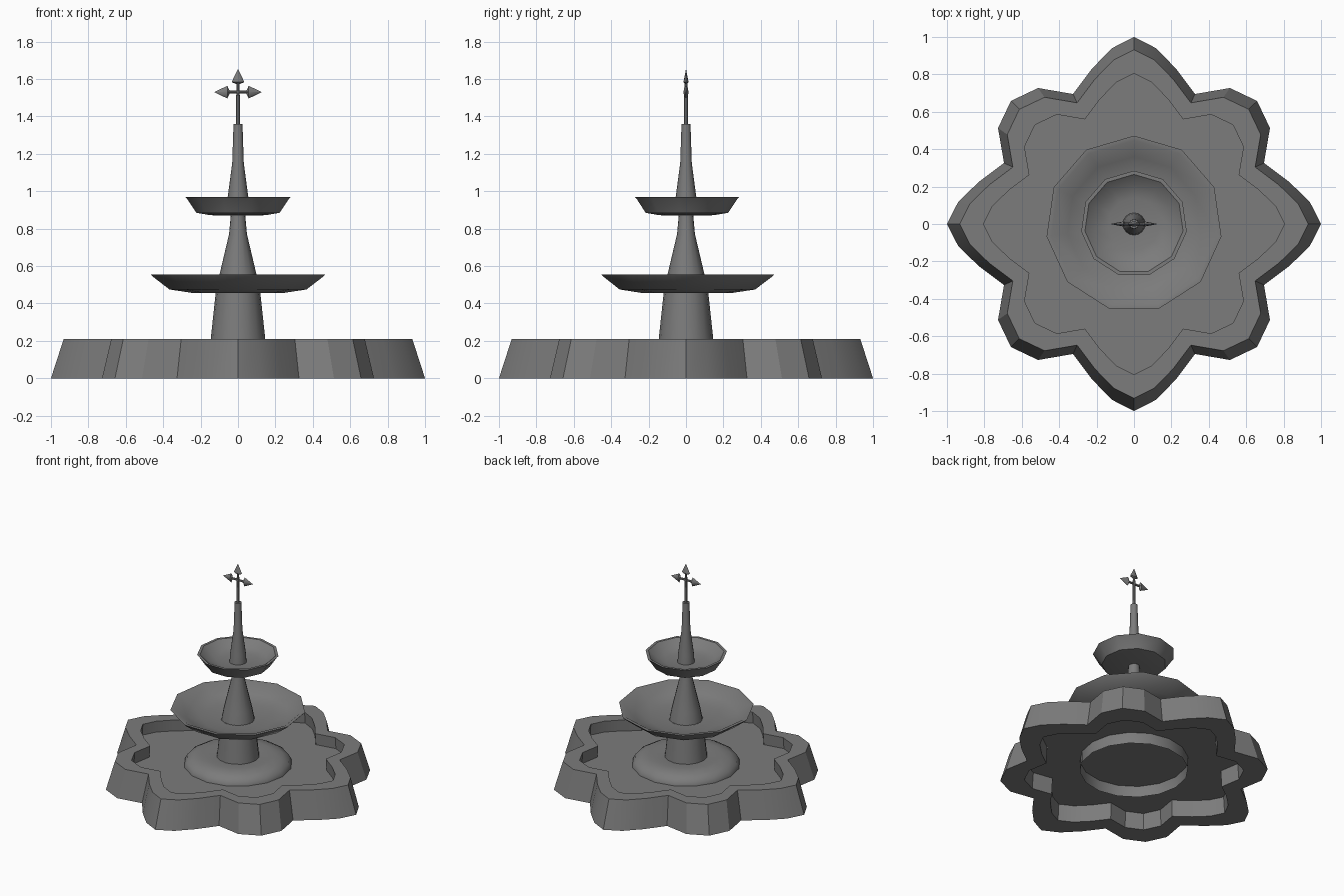
import bpy, bmesh, math
from mathutils import Matrix, Vector

if "Cube" in bpy.data.objects:
    bpy.data.objects.remove(bpy.data.objects["Cube"], do_unlink=True)

stone = bpy.data.materials.new("grey_stone")
GREY = (0.2, 0.2, 0.2, 1)
stone.use_nodes = True
stone.diffuse_color = GREY
stone.node_tree.nodes["Principled BSDF"].inputs["Base Color"].default_value = GREY


def finish(name, bm, angle=40, recalc=True):
    if recalc:
        bmesh.ops.recalc_face_normals(bm, faces=bm.faces)
    mesh = bpy.data.meshes.new(name)
    bm.to_mesh(mesh)
    bm.free()
    mesh.materials.append(stone)
    obj = bpy.data.objects.new(name, mesh)
    bpy.context.collection.objects.link(obj)
    bpy.ops.object.select_all(action='DESELECT')
    obj.select_set(True)
    bpy.context.view_layer.objects.active = obj
    bpy.ops.object.shade_smooth_by_angle(angle=math.radians(angle))
    return obj


def loft(bm, rings, closed=False):
    """Join rings of points with quads."""
    loops = [[bm.verts.new(p) for p in ring] for ring in rings]
    pairs = list(zip(loops, loops[1:]))
    if closed:
        pairs.append((loops[-1], loops[0]))
    n = len(loops[0])
    for a, b in pairs:
        for i in range(n):
            j = (i + 1) % n
            bm.faces.new((a[i], a[j], b[j], b[i]))
    return loops


def lathe(name, profile, sides, closed=False, caps=(), matrix=None, angle=40):
    """Turn a (radius, height) profile; the first corner points to the back."""
    bm = bmesh.new()
    turn = [math.pi / 2 + math.tau * i / sides for i in range(sides)]
    loops = loft(bm, [[(r * math.cos(a), r * math.sin(a), z) for a in turn]
                      for r, z in profile], closed)
    for k in caps:
        bm.faces.new(loops[k])
    if matrix:
        bm.transform(matrix)
    return finish(name, bm, angle)


# Flower outline of the basin: one quarter, turned four times
quarter = [(1, 0), (0.94, 0.118), (0.83, 0.225), (0.695, 0.326),
           (0.727, 0.513), (0.658, 0.658), (0.513, 0.727),
           (0.326, 0.695), (0.225, 0.83), (0.118, 0.94)]
outline = [Matrix.Rotation(q * math.pi / 2, 3, 'Z') @ Vector((x, y, 0))
           for q in range(4) for x, y in quarter]


def flower(scale, z):
    return [(p.x * scale, p.y * scale, z) for p in outline]


# Sloped basin wall, open underneath
bm = bmesh.new()
loft(bm, [flower(1, 0), flower(0.932, 0.21), flower(0.805, 0.21),
          flower(0.82, 0)], closed=True)
finish("basin_wall", bm, 32)

# Basin floor
bm = bmesh.new()
bm.faces.new([bm.verts.new(p) for p in flower(0.81, 0.125)])
finish("basin_floor", bm, recalc=False)

# Rounded plinth with a skirt that passes through the floor
lathe("plinth", [(0.377, 0.04), (0.377, 0.125), (0.36, 0.16), (0.31, 0.187),
                 (0.24, 0.197), (0.13, 0.185)], 16)

# Column in three stages
lathe("lower_column", [(0.149, 0.18), (0.118, 0.47)], 16, caps=(0, 1))
lathe("middle_column", [(0.116, 0.465), (0.1, 0.55), (0.048, 0.77),
                        (0.036, 0.9)], 16, caps=(0, 3))
lathe("upper_column", [(0.06, 0.9), (0.055, 0.97), (0.031, 1.15),
                       (0.024, 1.36)], 16, caps=(0, 3))

# Two eleven-sided bowls
lathe("lower_bowl", [(0.12, 0.455), (0.25, 0.457), (0.37, 0.475), (0.462, 0.545),
                     (0.472, 0.556), (0.447, 0.556), (0.36, 0.5),
                     (0.25, 0.475), (0.1, 0.468)], 11, caps=(0, 8))
lathe("upper_bowl", [(0.04, 0.87), (0.15, 0.872), (0.225, 0.885), (0.275, 0.96),
                     (0.285, 0.97), (0.265, 0.97), (0.21, 0.925),
                     (0.14, 0.91), (0.04, 0.905)], 11, caps=(0, 8))

# Finial: a thin cross with flattened arrow tips
lathe("finial_rod", [(0.012, 1.35), (0.008, 1.6)], 8, caps=(0, 1))
flat = Matrix.Diagonal((1, 0.4, 1, 1))
centre = Matrix.Translation((0, 0, 1.53))
lathe("finial_crossbar", [(0.008, -0.08), (0.008, 0.08)], 8, caps=(0, 1),
      matrix=centre @ Matrix.Rotation(math.pi / 2, 4, 'Y'))
for name, tilt, reach in (("top_arrow", 0, 0.122), ("left_arrow", 90, 0.125),
                          ("right_arrow", -90, 0.125)):
    m = centre @ Matrix.Rotation(math.radians(tilt), 4, 'Y')
    m = m @ Matrix.Translation((0, 0, reach)) @ flat
    lathe(name, [(0.008, -0.08), (0.034, -0.068), (0.001, 0)], 8,
          caps=(0, 2), matrix=m)
